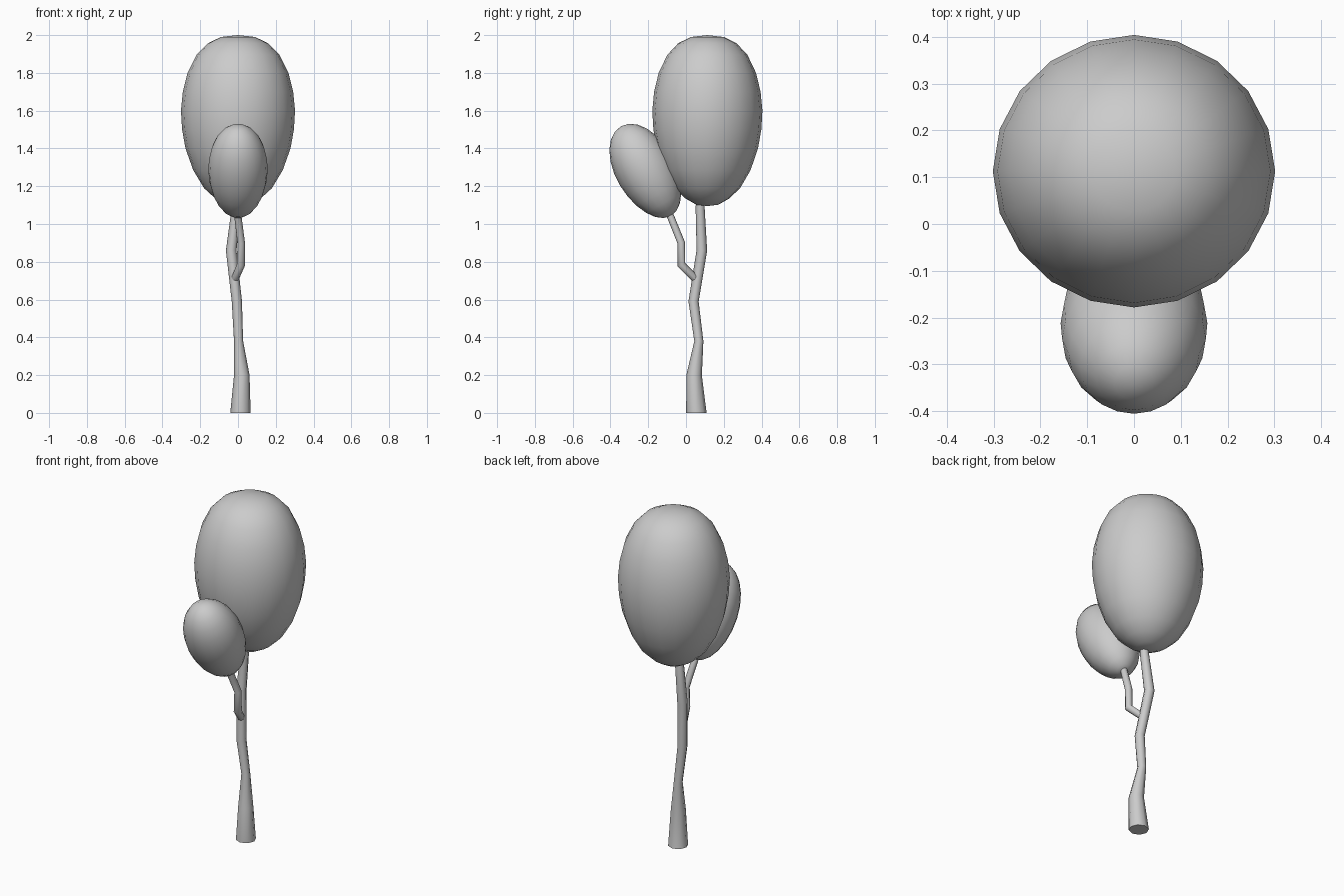
import bpy, bmesh
from math import sin, cos, pi, radians
from mathutils import Vector, Matrix

if "Cube" in bpy.data.objects:
    bpy.data.objects.remove(bpy.data.objects["Cube"])


def finish(name, bm, angle):
    bmesh.ops.recalc_face_normals(bm, faces=bm.faces)
    me = bpy.data.meshes.new(name)
    bm.to_mesh(me)
    bm.free()
    ob = bpy.data.objects.new(name, me)
    bpy.context.collection.objects.link(ob)
    bpy.ops.object.select_all(action='DESELECT')
    ob.select_set(True)
    bpy.context.view_layer.objects.active = ob
    bpy.ops.object.shade_smooth_by_angle(angle=radians(angle))
    return ob


def bridge(bm, rings):
    n = len(rings[0])
    for a, b in zip(rings, rings[1:]):
        for i in range(n):
            j = (i + 1) % n
            bm.faces.new((a[i], a[j], b[j], b[i]))


def tube(name, path, n=8):
    """Tapered tube through (x, y, z, radius) points."""
    bm = bmesh.new()
    pts = [Vector(p[:3]) for p in path]
    rings = []
    for k, p in enumerate(pts):
        t = pts[min(k + 1, len(pts) - 1)] - pts[max(k - 1, 0)]
        if p.z == 0:
            t = Vector((0, 0, 1))
        q = Vector((0, 0, 1)).rotation_difference(t.normalized())
        r = path[k][3]
        rings.append([bm.verts.new(p + q @ Vector((r * cos(2 * pi * i / n), r * sin(2 * pi * i / n), 0)))
                      for i in range(n)])
    bridge(bm, rings)
    bm.faces.new(rings[0])
    bm.faces.new(rings[-1])
    return finish(name, bm, 50)


def crown(name, profile, matrix, n=20):
    """Lathe a (radius, height) profile; first and last points are the poles."""
    bm = bmesh.new()
    rings = [[bm.verts.new((r * cos(2 * pi * i / n), r * sin(2 * pi * i / n), z)) for i in range(n)]
             for r, z in profile[1:-1]]
    bridge(bm, rings)
    for ring, pole in ((rings[0], profile[0]), (rings[-1], profile[-1])):
        v = bm.verts.new((0, 0, pole[1]))
        for i in range(n):
            bm.faces.new((ring[i], ring[(i + 1) % n], v))
    bm.transform(matrix)
    return finish(name, bm, 60)


# Main egg-shaped crown with a blunt top
big = [(0, 1.095), (0.06, 1.102), (0.12, 1.135), (0.18, 1.19), (0.237, 1.285), (0.278, 1.4),
       (0.296, 1.5), (0.302, 1.6), (0.292, 1.7), (0.267, 1.8), (0.22, 1.895), (0.16, 1.957),
       (0.09, 1.99), (0, 2.0)]
crown("main_crown", big, Matrix.Translation((0, 0.113, 0)) @ Matrix.Diagonal((1, 0.965, 1, 1)))

# Small leaning crown
small = []
for k in range(13):
    a = -pi / 2 + pi * k / 12
    small.append((0.157 * cos(a) * (1 + 0.05 * sin(a)), 0.272 * sin(a)))
crown("side_crown", small, Matrix.Translation((0, -0.212, 1.28)) @ Matrix.Rotation(radians(29), 4, 'X'))

# Crooked trunk
tube("trunk", [(0.013, 0.055, 0, 0.054), (0.02, 0.043, 0.2, 0.041), (0.003, 0.068, 0.38, 0.024),
               (-0.006, 0.04, 0.59, 0.027), (-0.036, 0.084, 0.86, 0.028), (-0.01, 0.075, 1.08, 0.024),
               (-0.005, 0.075, 1.2, 0.02)])

# Side branch
tube("branch", [(-0.02, 0.06, 0.70, 0.02), (0.016, -0.025, 0.785, 0.022),
                (0.017, -0.025, 0.9, 0.02), (-0.003, -0.09, 1.06, 0.019), (-0.005, -0.12, 1.13, 0.018)])
